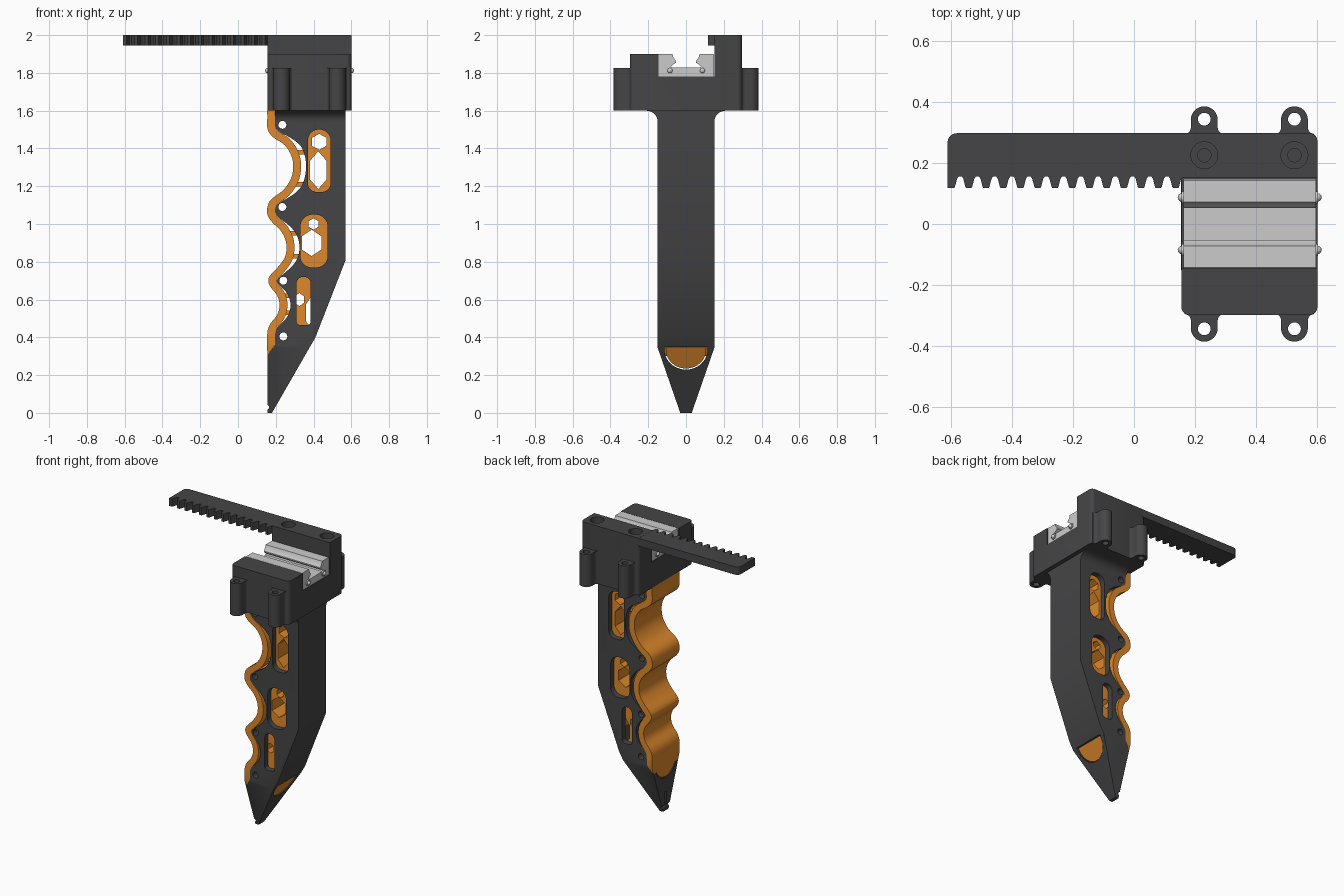
import bpy, bmesh
from math import sin, cos, pi, sqrt

if "Cube" in bpy.data.objects:
    bpy.data.objects.remove(bpy.data.objects["Cube"])


def material(name, rgb):
    m = bpy.data.materials.new(name)
    m.diffuse_color = (*rgb, 1)
    m.use_nodes = True
    m.node_tree.nodes["Principled BSDF"].inputs["Base Color"].default_value = m.diffuse_color
    return m


DARK = material("dark_plastic", (0.06, 0.06, 0.063))
ORANGE = material("orange_rubber", (0.74, 0.25, 0.025))


def prism(name, pts, axis, a, b, mat=None):
    """Extrude a 2D outline from a to b along an axis."""
    place = {'x': lambda u, v, w: (w, u, v), 'y': lambda u, v, w: (u, w, v),
             'z': lambda u, v, w: (u, v, w)}[axis]
    bm = bmesh.new()
    lo = [bm.verts.new(place(u, v, a)) for u, v in pts]
    hi = [bm.verts.new(place(u, v, b)) for u, v in pts]
    bm.faces.new(lo)
    bm.faces.new(hi)
    n = len(pts)
    for i in range(n):
        j = (i + 1) % n
        bm.faces.new((lo[i], lo[j], hi[j], hi[i]))
    bmesh.ops.recalc_face_normals(bm, faces=bm.faces)
    me = bpy.data.meshes.new(name)
    bm.to_mesh(me)
    bm.free()
    ob = bpy.data.objects.new(name, me)
    bpy.context.collection.objects.link(ob)
    if mat:
        me.materials.append(mat)
    return ob


def boolean(ob, cutter, op='DIFFERENCE'):
    m = ob.modifiers.new("cut", 'BOOLEAN')
    m.operation, m.object, m.solver = op, cutter, 'EXACT'
    bpy.context.view_layer.objects.active = ob
    bpy.ops.object.modifier_apply(modifier=m.name)
    bpy.data.objects.remove(cutter)


def ellipse(cx, cy, rx, ry, n=24, start=0.0):
    return [(cx + rx * cos(start + 2 * pi * i / n), cy + ry * sin(start + 2 * pi * i / n)) for i in range(n)]


def rounded(x0, x1, y0, y1, r0, r1):
    """Rounded rectangle: radius r0 at the low end, r1 at the high end."""
    out = []
    for cx, cy, r, s in ((x1 - r1, y1 - r1, r1, 0), (x0 + r1, y1 - r1, r1, 1),
                         (x0 + r0, y0 + r0, r0, 2), (x1 - r0, y0 + r0, r0, 3)):
        out += [(cx + r * cos((s + i / 7) * pi / 2), cy + r * sin((s + i / 7) * pi / 2)) for i in range(8)]
    return out


# Wavy gripping contour: x as a function of z, and its outward offset
KEYS = [(1.7, .155), (1.56, .155), (1.50, .157), (1.46, .185), (1.42, .245), (1.36, .283), (1.30, .292),
        (1.24, .28), (1.18, .24), (1.13, .175), (1.09, .156), (1.05, .156), (1.01, .18), (.97, .222),
        (.92, .25), (.87, .257), (.82, .246), (.77, .21), (.73, .172), (.70, .16), (.67, .17),
        (.62, .208), (.57, .22), (.52, .208), (.47, .17), (.43, .156), (.36, .155), (.2, .155)]


def wave(z):
    for i in range(len(KEYS) - 1):
        (z1, x1), (z2, x2) = KEYS[i], KEYS[i + 1]
        if z2 <= z <= z1:
            z0, x0 = KEYS[max(i - 1, 0)]
            z3, x3 = KEYS[min(i + 2, len(KEYS) - 1)]
            h, t = z2 - z1, (z - z1) / (z2 - z1)
            m1, m2 = (x2 - x0) / (z2 - z0) * h, (x3 - x1) / (z3 - z1) * h
            return ((2 * t**3 - 3 * t * t + 1) * x1 + (t**3 - 2 * t * t + t) * m1
                    + (3 * t * t - 2 * t**3) * x2 + (t**3 - t * t) * m2)
    return .155


def offset(z, d):
    return max(wave(z + d * k / 12) + d * sqrt(1 - (k / 12)**2) for k in range(-12, 13))


def plate_edge(z):
    w = min(max((wave(z) - .165) / .09, 0), 1)
    return offset(z, .042 + .026 * w)


N = 90
ZS = [1.6 - (1.6 - .41) * i / N for i in range(N + 1)]
outer = [(wave(z), z) for z in ZS]
inner = [(offset(z, .042), z) for z in ZS]
edge = [(plate_edge(z), z) for z in ZS]


# Side silhouette with the pointed tip and flared root
def finger_silhouette():
    arc = [(.21 - .06 * cos(i * pi / 16), 1.54 + .06 * sin(i * pi / 16)) for i in range(9)]
    half = [(.03, -.001), (.15, .345)] + arc[:-1] + [(.21, 1.6), (.21, 1.61)]
    return prism("silhouette", half + [(-y, z) for y, z in reversed(half)], 'x', 0, 1)


SCREWS = [(.235, 1.525), (.235, 1.09), (.24, .70), (.24, .405)]

# Dark finger shell
shell = prism("finger_shell", [(.155, 0), (.18, 0), (.41, .4), (.57, .81), (.57, 1.6)] + edge
              + [(.195, .36), (.155, .3)], 'y', -.25, .25, DARK)
boolean(shell, finger_silhouette(), 'INTERSECT')
boolean(shell, prism("cavity", [(.1, .345), (.355, .345), (.53, .83), (.53, 1.57), (.1, 1.57)],
                     'y', -.112, .112))


def u_shape(w, top, depth):
    return [(w, top)] + [(w * cos(i * pi / 20), .335 - depth * sin(i * pi / 20)) for i in range(21)] + [(-w, top)]


boolean(shell, prism("heel_window", u_shape(.114, .35, .106), 'x', .1, .5))
for x0, x1, z0, z1, r0, r1 in ((.37, .49, 1.17, 1.5, .045, .058), (.33, .475, .77, 1.05, .06, .065),
                               (.31, .385, .465, .72, .02, .035)):
    boolean(shell, prism("slot", rounded(x0, x1, z0, z1, r0, r1), 'y', -.3, .3))
for x, z in SCREWS:
    boolean(shell, prism("screw_hole", ellipse(x, z, .021, .021), 'y', -.3, .3))
boolean(shell, prism("tip_notch", ellipse(.155, .03, .01, .012, 12), 'y', -.1, .1))
boolean(shell, prism("tip_slit", [(-.007, .04), (.007, .04), (.007, .13), (-.007, .13)], 'x', .1, .17))

# Orange grip skin
skin = prism("grip_skin", outer + [(.155, .301)] + [(.195, .36)] + inner[::-1], 'y', -.15, .15, ORANGE)
boolean(skin, finger_silhouette(), 'INTERSECT')

# Orange core with honeycomb openings
core = prism("grip_core", [(x + .004, z) for x, z in edge if z < 1.568]
             + [(.2, .347), (.35, .347), (.525, .83), (.525, 1.568)], 'y', -.108, .108, ORANGE)
for x, z, rx, rz in ((.43, 1.435, .045, .042), (.425, 1.285, .05, .1), (.40, 1.0, .03, .03),
                     (.39, .9, .06, .07), (.325, .6, .028, .035), (.39, .53, .035, .09)):
    boolean(core, prism("hexagon", ellipse(x, z, rx, rz, 6, pi / 6), 'y', -.3, .3))
for x, z in SCREWS:
    boolean(core, prism("screw_hole", ellipse(x, z, .021, .021), 'y', -.3, .3))

# Ties between skin and core
for i, z in enumerate((1.38, 1.21, .95, .83, .62, .53)):
    a, b = wave(z) + .02, plate_edge(z) + .02
    prism(f"grip_tie_{i + 1}", [(a, z - .012), (b, z - .012), (b, z + .012), (a, z + .012)],
          'y', -.108, .108, ORANGE)

# Rounded orange heel, trimmed to the sloping back of the shell
heel = prism("grip_heel", u_shape(.107, .346, .1), 'x', .157, .4, ORANGE)
for v in heel.data.vertices:
    if v.co.x > .3:
        v.co.x = .174 + .575 * v.co.z

# Stepped base block with rounded corners
base = prism("base_block", [(-.297, 1.6), (.297, 1.6), (.297, 2), (.15, 2), (.15, 1.78), (-.145, 1.78),
                            (-.145, 1.9), (-.297, 1.9)], 'x', .155, .6, DARK)
bm = bmesh.new()
bm.from_mesh(base.data)
corners = [e for e in bm.edges if all(abs(v.co.y) > .29 for v in e.verts)
           and abs(e.verts[0].co.z - e.verts[1].co.z) > .1]
bmesh.ops.bevel(bm, geom=corners, offset=.025, segments=5, profile=.5, affect='EDGES')
bm.to_mesh(base.data)
bm.free()

# Rack bar with teeth
pts = [(.25, .297)] + [(-.58 - .03 * sin(i * pi / 12), .267 + .03 * cos(i * pi / 12)) for i in range(7)]
pts += [(-.61, .117)]
PITCH = .0564
for i in range(14):
    c = -.597 + i * PITCH
    if i:
        pts += [(c - .018, .148), (c - .011, .121), (c - .008, .117)]
    pts += [(c + .008, .117), (c + .011, .121), (c + .018, .148), (c + .0235, .156), (c + .033, .156)]
pts += [(.25, .156)]
rack = prism("toothed_rack", pts, 'z', 1.945, 1.9995, DARK)

# Counterbored bolt holes and mounting lugs
for x in (.23, .525):
    for part in (base, rack):
        boolean(part, prism("counterbore", ellipse(x, .225, .044, .044, 32), 'z', 1.93, 2.1))
    boolean(base, prism("bolt_hole", ellipse(x, .225, .022, .022), 'z', 1.7, 2.1))
    for s, side in ((-1, "front"), (1, "back")):
        half = [(.044 * sin(i * pi / 16), .341 + .044 * cos(i * pi / 16)) for i in range(9)]
        half += [(.044 + .02 * (1 - cos(i * pi / 10)), .315 - .02 * sin(i * pi / 10)) for i in range(6)]
        half += [(.064, .28)]
        outline = half + [(-u, v) for u, v in reversed(half[1:])]
        lug = prism(f"lug_{side}", [(x + u, s * v) for u, v in outline], 'z', 1.6, 1.825, DARK)
        boolean(lug, prism("lug_hole", ellipse(x, s * .343, .021, .021), 'z', 1.5, 1.9))

# Metal slide carriage with grooved jaws
jaw = [(.148, 1.78), (.148, 1.895), (.143, 1.9), (.072, 1.9), (.066, 1.88), (.052, 1.863), (.052, 1.855),
       (.08, 1.835), (.074, 1.828)]
prism("slide_carriage", jaw + [(-y, z) for y, z in reversed(jaw)], 'x', .162, .595)
for y in (-.085, .087):
    prism("jaw_end_rail", ellipse(y, 1.812, .02, .02, 20), 'x', .155, .602)
    for x in (.157, .6):
        bpy.ops.mesh.primitive_uv_sphere_add(segments=16, ring_count=8, radius=.014, location=(x, y, 1.812))
        bpy.context.object.name = "carriage_screw"

# Smooth curved faces, keep hard edges
bpy.ops.object.select_all(action='SELECT')
bpy.context.view_layer.objects.active = base
bpy.ops.object.shade_smooth_by_angle(angle=.5)
